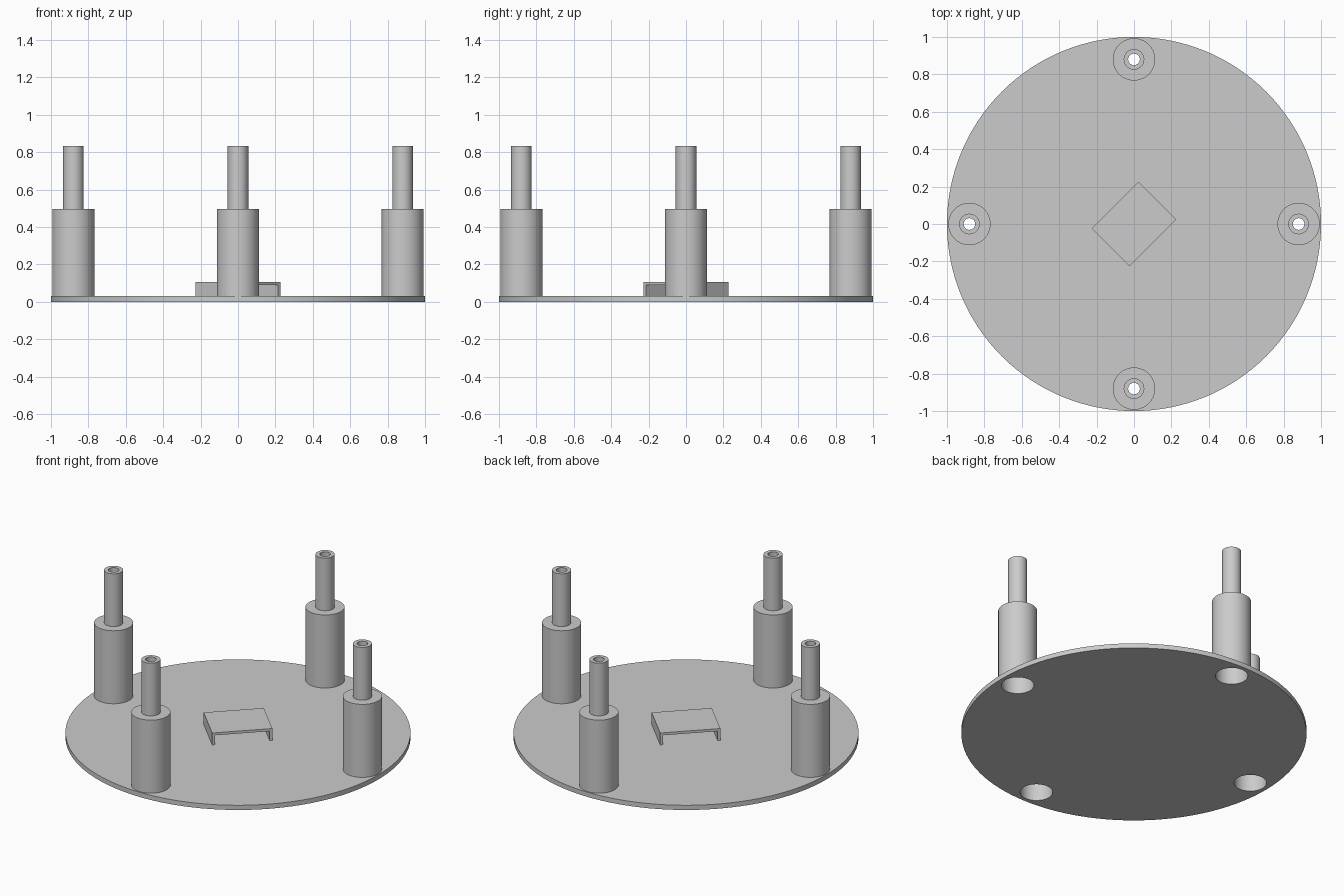
import bpy
import bmesh
import math

if "Cube" in bpy.data.objects:
    bpy.data.objects.remove(bpy.data.objects["Cube"])

SEG = 64
PLATE_Z = 0.03
POST_RADIUS = 0.88
BORE = 0.094

grey = bpy.data.materials.new("light grey")
grey.diffuse_color = (0.6, 0.6, 0.6, 1)
grey.use_nodes = True
grey.node_tree.nodes["Principled BSDF"].inputs["Base Color"].default_value = grey.diffuse_color


def finish(ob, smooth=True):
    ob.data.materials.clear()
    ob.data.materials.append(grey)
    bpy.ops.object.select_all(action='DESELECT')
    ob.select_set(True)
    bpy.context.view_layer.objects.active = ob
    if smooth:
        bpy.ops.object.shade_smooth_by_angle(angle=math.radians(30))


def mesh_object(name, bm):
    bmesh.ops.recalc_face_normals(bm, faces=bm.faces[:])
    me = bpy.data.meshes.new(name)
    bm.to_mesh(me)
    bm.free()
    ob = bpy.data.objects.new(name, me)
    bpy.context.collection.objects.link(ob)
    return ob


def ring(bm, cx, cy, r, n):
    vs = [bm.verts.new((cx + r * math.cos(2 * math.pi * i / n),
                        cy + r * math.sin(2 * math.pi * i / n), 0)) for i in range(n)]
    return [bm.edges.new((vs[i], vs[(i + 1) % n])) for i in range(n)]


centres = [(POST_RADIUS, 0), (0, POST_RADIUS), (-POST_RADIUS, 0), (0, -POST_RADIUS)]

# Round base plate with a screw bore under every post
bm = bmesh.new()
edges = ring(bm, 0, 0, 1, 128)
for cx, cy in centres:
    edges += ring(bm, cx, cy, BORE, SEG)
bmesh.ops.triangle_fill(bm, edges=edges, use_beauty=True, normal=(0, 0, 1))
ext = bmesh.ops.extrude_face_region(bm, geom=bm.faces[:], use_keep_orig=True)
top = [v for v in ext["geom"] if isinstance(v, bmesh.types.BMVert)]
bmesh.ops.translate(bm, verts=top, vec=(0, 0, PLATE_Z))
finish(mesh_object("base_plate", bm))

# Stepped hollow posts: closed (radius, height) outline spun round the axis
outline = [(BORE, PLATE_Z), (0.113, PLATE_Z), (0.113, 0.497), (0.055, 0.497),
           (0.055, 0.834), (0.031, 0.834), (0.031, 0.44), (BORE, 0.44)]
for i, (cx, cy) in enumerate(centres):
    bm = bmesh.new()
    loops = []
    for s in range(SEG):
        a = 2 * math.pi * s / SEG
        loops.append([bm.verts.new((r * math.cos(a), r * math.sin(a), z)) for r, z in outline])
    n = len(outline)
    for s in range(SEG):
        p, q = loops[s], loops[(s + 1) % SEG]
        for k in range(n):
            bm.faces.new((p[k], q[k], q[(k + 1) % n], p[(k + 1) % n]))
    post = mesh_object(f"post_{i + 1}", bm)
    post.location = (cx, cy, 0)
    finish(post)

# Open-ended bridge bracket, turned 45 degrees at the centre
hx, hy, t, h = 0.177, 0.143, 0.016, 0.106
section = [(-hx, PLATE_Z), (-hx, h), (hx, h), (hx, PLATE_Z),
           (hx - t, PLATE_Z), (hx - t, h - t), (-hx + t, h - t), (-hx + t, PLATE_Z)]
bm = bmesh.new()
face = bm.faces.new([bm.verts.new((x, -hy, z)) for x, z in section])
ext = bmesh.ops.extrude_face_region(bm, geom=[face], use_keep_orig=True)
bmesh.ops.translate(bm, verts=[v for v in ext["geom"] if isinstance(v, bmesh.types.BMVert)],
                    vec=(0, 2 * hy, 0))
bracket = mesh_object("bridge_bracket", bm)
bracket.rotation_euler.z = math.radians(45)
finish(bracket, smooth=False)
